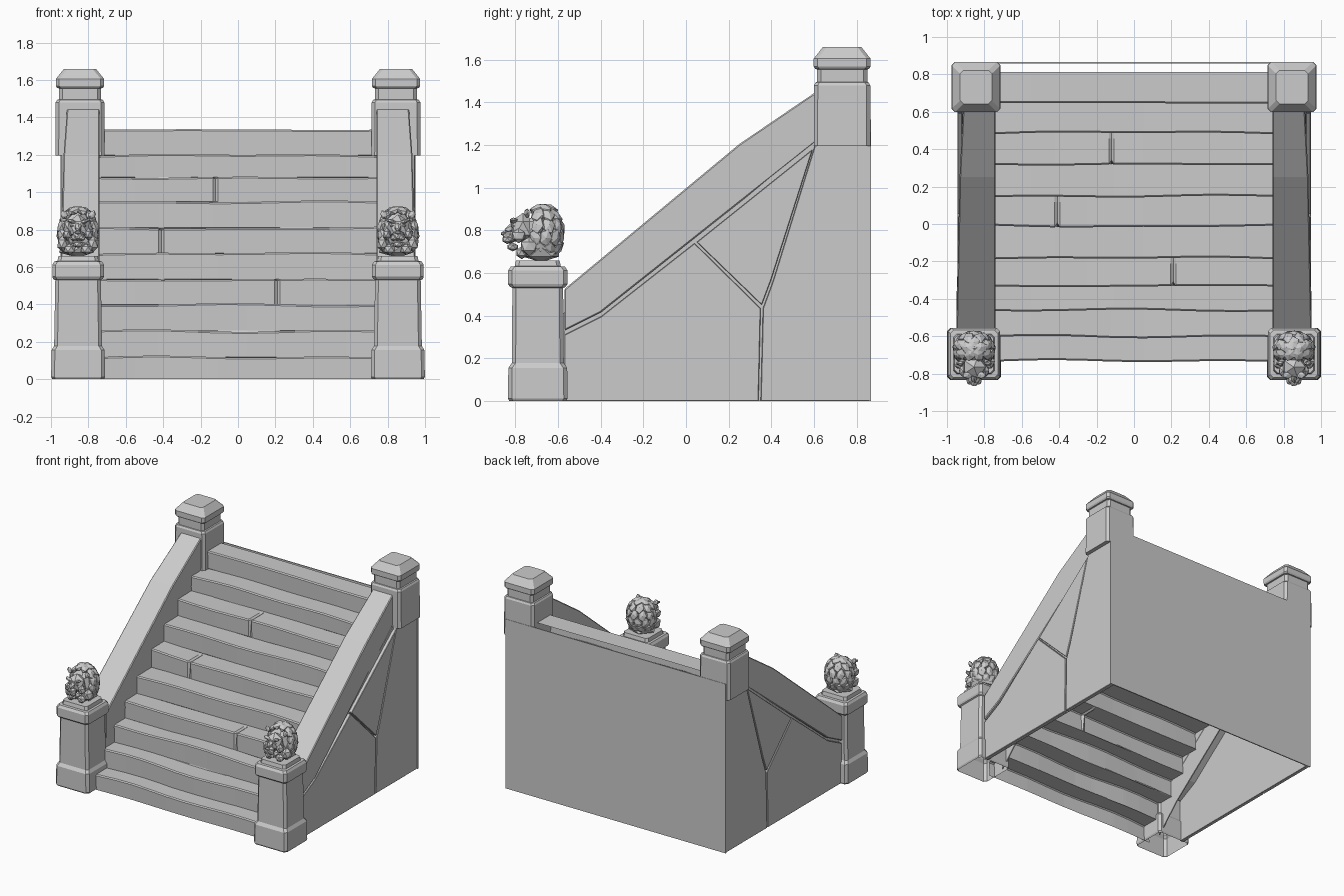
import bpy, bmesh, math, random
from mathutils import Vector, Matrix

random.seed(4)
cube = bpy.data.objects.get("Cube")
if cube:
    bpy.data.objects.remove(cube)

stone = bpy.data.materials.new("grey_stone")
GREY = (0.6, 0.6, 0.6, 1)
stone.diffuse_color = GREY
stone.use_nodes = True
stone.node_tree.nodes["Principled BSDF"].inputs["Base Color"].default_value = GREY


def finish(bm, name, bevel=0, recalc=True):
    if recalc:
        bmesh.ops.recalc_face_normals(bm, faces=bm.faces)
    mesh = bpy.data.meshes.new(name)
    bm.to_mesh(mesh)
    bm.free()
    mesh.materials.append(stone)
    ob = bpy.data.objects.new(name, mesh)
    bpy.context.collection.objects.link(ob)
    if bevel:
        mod = ob.modifiers.new("worn_edges", 'BEVEL')
        mod.width = bevel
        mod.segments = 1
        mod.limit_method = 'ANGLE'
    return ob


def post(name, cx, cy, rings, closed_bottom):
    """Loft of corner-cut rectangles; each ring is (z, half x, half y)."""
    bm = bmesh.new()
    loops = []
    for z, hx, hy in rings:
        c = 0.018
        pts = [(hx, hy - c), (hx - c, hy), (c - hx, hy), (-hx, hy - c),
               (-hx, c - hy), (c - hx, -hy), (hx - c, -hy), (hx, c - hy)]
        loops.append([bm.verts.new((cx + x, cy + y, z)) for x, y in pts])
    for a, b in zip(loops, loops[1:]):
        for i in range(8):
            j = (i + 1) % 8
            bm.faces.new((a[i], a[j], b[j], b[i]))
    bm.faces.new(loops[-1])
    if closed_bottom:
        bm.faces.new(loops[0][::-1])
    return finish(bm, name)


def slab(name, outline, inner, outer, bevel=0):
    """Prism of a (y, z) outline; inner and outer give x at a point."""
    bm = bmesh.new()
    a = [bm.verts.new((inner(y, z), y, z)) for y, z in outline]
    b = [bm.verts.new((outer(y, z), y, z)) for y, z in outline]
    bm.faces.new(a)
    bm.faces.new(b[::-1])
    n = len(a)
    for i in range(n):
        j = (i + 1) % n
        bm.faces.new((a[i], b[i], b[j], a[j]))
    return finish(bm, name, bevel)


# Staircase: one folded sheet with slightly uneven edges and notched cracks
step_y = [-0.73, -0.6, -0.46, -0.33, -0.18, -0.01, 0.15, 0.32, 0.49, 0.65, 0.81]
step_z = [0, 0.12, 0.26, 0.40, 0.535, 0.675, 0.81, 0.95, 1.08, 1.20, 1.335]
cracks = {7: -0.12, 5: -0.41, 3: 0.21}
cols = [-0.76, -0.55, -0.25, 0.05, 0.4, 0.58, 0.76]
for c in cracks.values():
    cols += [c - 0.014, c, c + 0.014]
cols.sort()
bm = bmesh.new()
rows = []
for i in range(10):
    wob = [random.uniform(-0.005, 0.005) for _ in range(3)]
    for part in ("foot", "lip", "nose", "mid", "heel"):
        row = []
        for x in cols:
            w = wob[0] * math.sin(4 * x + i) + wob[1] * math.cos(7 * x)
            y, z = step_y[i] + w, step_z[i + 1] + w
            cut = cracks.get(i) == x
            if part == "foot":
                z = step_z[i]
            elif part == "lip":
                y, z = y - 0.004 + 0.022 * cut, z - 0.008
            elif part == "nose":
                y, z = y + 0.004 + 0.022 * cut, z - 0.012 * cut
            elif part == "mid":
                y, z = step_y[i] * 0.2 + step_y[i + 1] * 0.8, z - 0.01 * cut
            else:
                y = step_y[i + 1] + 0.003
            row.append(bm.verts.new((x, y, z)))
        rows.append(row)
for a, b in zip(rows, rows[1:]):
    for k in range(len(cols) - 1):
        bm.faces.new((a[k], a[k + 1], b[k + 1], b[k]))
finish(bm, "stair_steps", recalc=False)

# Back wall
bm = bmesh.new()
bmesh.ops.create_cube(bm, size=1, matrix=Matrix.Translation((0, 0.863, 0.66))
                      @ Matrix.Diagonal((1.9, 0.008, 1.32, 1)))
finish(bm, "back_wall")

# Side outlines in (y, z)
rail = [(-0.57, 0.33), (-0.4, 0.415), (0.61, 1.215), (0.61, 1.45),
        (0.25, 1.205), (-0.57, 0.525)]
backing = [(-0.57, 0), (0.865, 0), (0.865, 1.25), (0.61, 1.22), (-0.4, 0.42), (-0.57, 0.33)]
inner_skirt = [(-0.6, 0), (-0.4, 0.2), (0.8, 1.15), (0.8, 1.32), (0.61, 1.32),
               (-0.4, 0.5), (-0.6, 0.4)]
panels = {
    "front": [(-0.57, 0), (0.34, 0), (0.35, 0.435), (0.04, 0.74), (-0.4, 0.395), (-0.57, 0.31)],
    "middle": [(0.05, 0.745), (0.355, 0.45), (0.4, 0.57), (0.594, 1.18)],
    "back": [(0.35, 0), (0.863, 0), (0.863, 1.21), (0.605, 1.2), (0.407, 0.56), (0.361, 0.435)],
}


def wall_x(y, z):
    return 0.945


def rail_x(y, z):
    return 0.95 - 0.035 * max(0, y + 0.1) / 0.7


def lion(side, cx):
    """Faceted lion head, face towards the front."""
    bm = bmesh.new()

    def lump(x, y, z, size, rot=(0, 0, 0), detail=1):
        m = Matrix.Translation((cx + x, y, z))
        for angle, axis in zip(rot, "ZYX"):
            m = m @ Matrix.Rotation(angle, 4, axis)
        bmesh.ops.create_icosphere(bm, subdivisions=detail, radius=1,
                                   matrix=m @ Matrix.Diagonal((*size, 1)))

    # mane core and neck
    lump(0, -0.67, 0.785, (0.1, 0.09, 0.125))
    lump(0, -0.68, 0.7, (0.115, 0.1, 0.05))
    # overlapping locks, laid in rings around the core
    centre = Vector((cx, -0.67, 0.785))
    for ring, (lat, count) in enumerate(((-0.6, 11), (-0.15, 11), (0.3, 10), (0.75, 8), (1.2, 5))):
        for k in range(count):
            a = math.tau * (k + 0.5 * (ring % 2)) / count
            d = Vector((math.sin(a) * math.cos(lat), math.cos(a) * math.cos(lat), math.sin(lat)))
            if d.y < -0.62 and lat < 0.9:
                continue
            p = centre + Vector((d.x * 0.097, d.y * 0.083, d.z * 0.125))
            basis = d.to_track_quat('Z', 'Y').to_matrix().to_4x4()
            twist = Matrix.Rotation(random.uniform(-0.3, 0.3), 4, 'Z')
            m = Matrix.Translation(p) @ basis @ twist @ Matrix.Diagonal((0.033, 0.046, 0.021, 1))
            bmesh.ops.create_icosphere(bm, subdivisions=1, radius=1, matrix=m)
    # skull, muzzle, nose and chin
    lump(0, -0.765, 0.81, (0.07, 0.065, 0.072))
    lump(0, -0.825, 0.768, (0.038, 0.04, 0.032))
    lump(0, -0.815, 0.815, (0.02, 0.045, 0.02), (0, 0, 0.55))
    lump(0, -0.855, 0.785, (0.02, 0.014, 0.012))
    lump(0, -0.812, 0.722, (0.03, 0.028, 0.02))
    for s in (-1, 1):
        lump(s * 0.021, -0.838, 0.757, (0.022, 0.025, 0.021))
        lump(s * 0.036, -0.808, 0.845, (0.033, 0.02, 0.012), (0, -s * 0.35, 0))
        lump(s * 0.034, -0.812, 0.82, (0.011, 0.009, 0.007))
        lump(s * 0.058, -0.785, 0.775, (0.025, 0.035, 0.035))
        lump(s * 0.075, -0.745, 0.88, (0.02, 0.014, 0.026), (0, s * 0.5, 0))
        lump(s * 0.08, -0.735, 0.725, (0.035, 0.045, 0.045))
        lump(s * 0.045, -0.77, 0.695, (0.035, 0.03, 0.03))
    finish(bm, side + "_lion_head")


for side, s in (("left", 1), ("right", -1)):
    # front pedestal, open underneath
    post(side + "_pedestal", s * 0.855, -0.695,
         [(0, 0.137, 0.134), (0.012, 0.144, 0.14), (0.155, 0.142, 0.138), (0.178, 0.128, 0.122),
          (0.53, 0.122, 0.119), (0.535, 0.132, 0.13), (0.548, 0.138, 0.139),
          (0.612, 0.138, 0.139), (0.63, 0.127, 0.127), (0.632, 0.11, 0.108),
          (0.66, 0.105, 0.102)], False)
    # back pillar with neck and hipped cap
    post(side + "_pillar", s * 0.845, 0.732,
         [(1.195, 0.132, 0.133), (1.48, 0.13, 0.132), (1.494, 0.122, 0.124),
          (1.496, 0.112, 0.118), (1.555, 0.112, 0.118), (1.557, 0.122, 0.126),
          (1.568, 0.129, 0.133), (1.606, 0.129, 0.133), (1.612, 0.124, 0.128),
          (1.66, 0.085, 0.09)], True)
    # handrail, inner skirt and cracked side panels
    slab(side + "_rail", rail, lambda y, z: s * 0.74, lambda y, z: s * rail_x(y, z), 0.006)
    slab(side + "_inner_skirt", inner_skirt, lambda y, z: s * 0.742, lambda y, z: s * 0.75)
    slab(side + "_wall_core", backing, lambda y, z: s * 0.915, lambda y, z: s * 0.92)
    for part, outline in panels.items():
        slab(side + "_" + part + "_panel", outline, lambda y, z: s * 0.918,
             lambda y, z: s * wall_x(y, z), 0.003)
    lion(side, s * 0.855)
